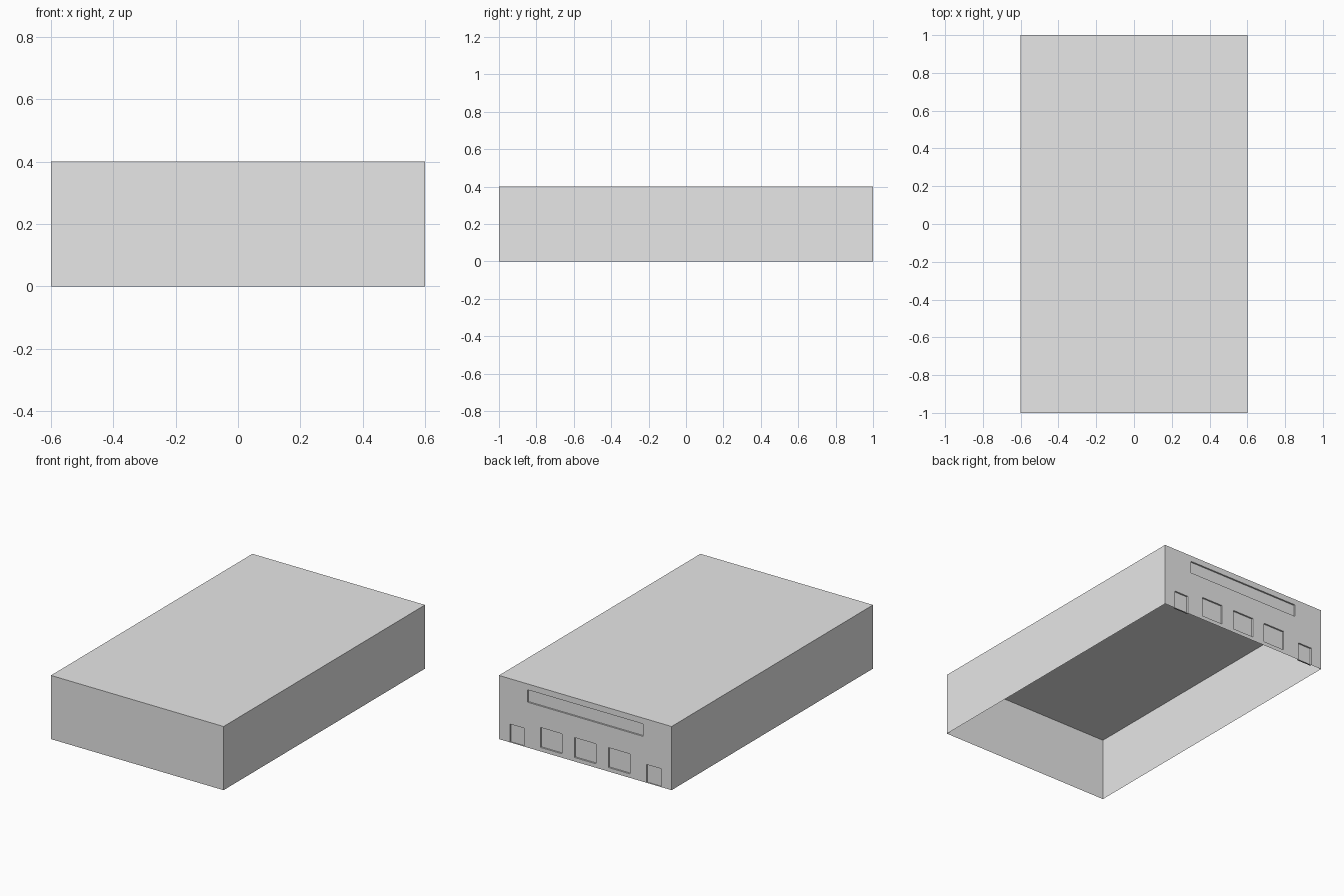
import bpy, bmesh
from mathutils import Vector, Matrix

if "Cube" in bpy.data.objects:
    bpy.data.objects.remove(bpy.data.objects["Cube"], do_unlink=True)

WIDTH, LENGTH, HEIGHT = 1.2, 2.0, 0.4
DEPTH = 0.01

# Single casing colour
grey = bpy.data.materials.new("casing grey")
grey.use_nodes = True
colour = (0.8, 0.8, 0.8, 1)
grey.diffuse_color = colour
grey.node_tree.nodes["Principled BSDF"].inputs["Base Color"].default_value = colour

# Rear recesses: x centre, half width, low z, high z
recesses = [(0, 0.4, 0.285, 0.363)]
recesses += [(x, 0.075, 0.025, 0.15) for x in (-0.237, 0, 0.237)]
recesses += [(x, 0.05, 0, 0.115) for x in (-0.475, 0.475)]

# Thin-walled shell, open underneath
bm = bmesh.new()
bmesh.ops.create_cube(bm, size=1, matrix=Matrix.Translation((0, 0, HEIGHT / 2))
                      @ Matrix.Diagonal((WIDTH, LENGTH, HEIGHT, 1)))
bottom = [f for f in bm.faces if f.normal.z < -0.9]
bmesh.ops.delete(bm, geom=bottom, context='FACES_ONLY')


def back_faces():
    return [f for f in bm.faces if f.normal.y > 0.9
            and f.calc_center_median().y > LENGTH / 2 - DEPTH / 2]


def cut(co, normal):
    faces = back_faces()
    edges = {e for f in faces for e in f.edges}
    verts = {v for f in faces for v in f.verts}
    bmesh.ops.bisect_plane(bm, geom=faces + list(edges) + list(verts),
                           plane_co=co, plane_no=normal, dist=0.0001)
    bm.normal_update()


# Cut the outline of every recess into the back wall
for x, half, low, high in recesses:
    for side in (-half, half):
        cut(Vector((x + side, 0, 0)), Vector((1, 0, 0)))
    for z in (low, high):
        if z > 0:
            cut(Vector((0, 0, z)), Vector((0, 0, 1)))


def in_recess(face):
    c = face.calc_center_median()
    return any(abs(c.x - x) < half and low < c.z < high
               for x, half, low, high in recesses)


# Push the recesses inwards
pockets = [f for f in back_faces() if in_recess(f)]
moved = bmesh.ops.extrude_face_region(bm, geom=pockets)["geom"]
bmesh.ops.translate(bm, vec=(0, -DEPTH, 0),
                    verts=[g for g in moved if isinstance(g, bmesh.types.BMVert)])
leftover = [f for f in pockets if f.is_valid]
if leftover:
    bmesh.ops.delete(bm, geom=leftover, context='FACES')
bm.normal_update()

mesh = bpy.data.meshes.new("casing")
bm.to_mesh(mesh)
bm.free()
mesh.materials.append(grey)
casing = bpy.data.objects.new("casing", mesh)
bpy.context.collection.objects.link(casing)
